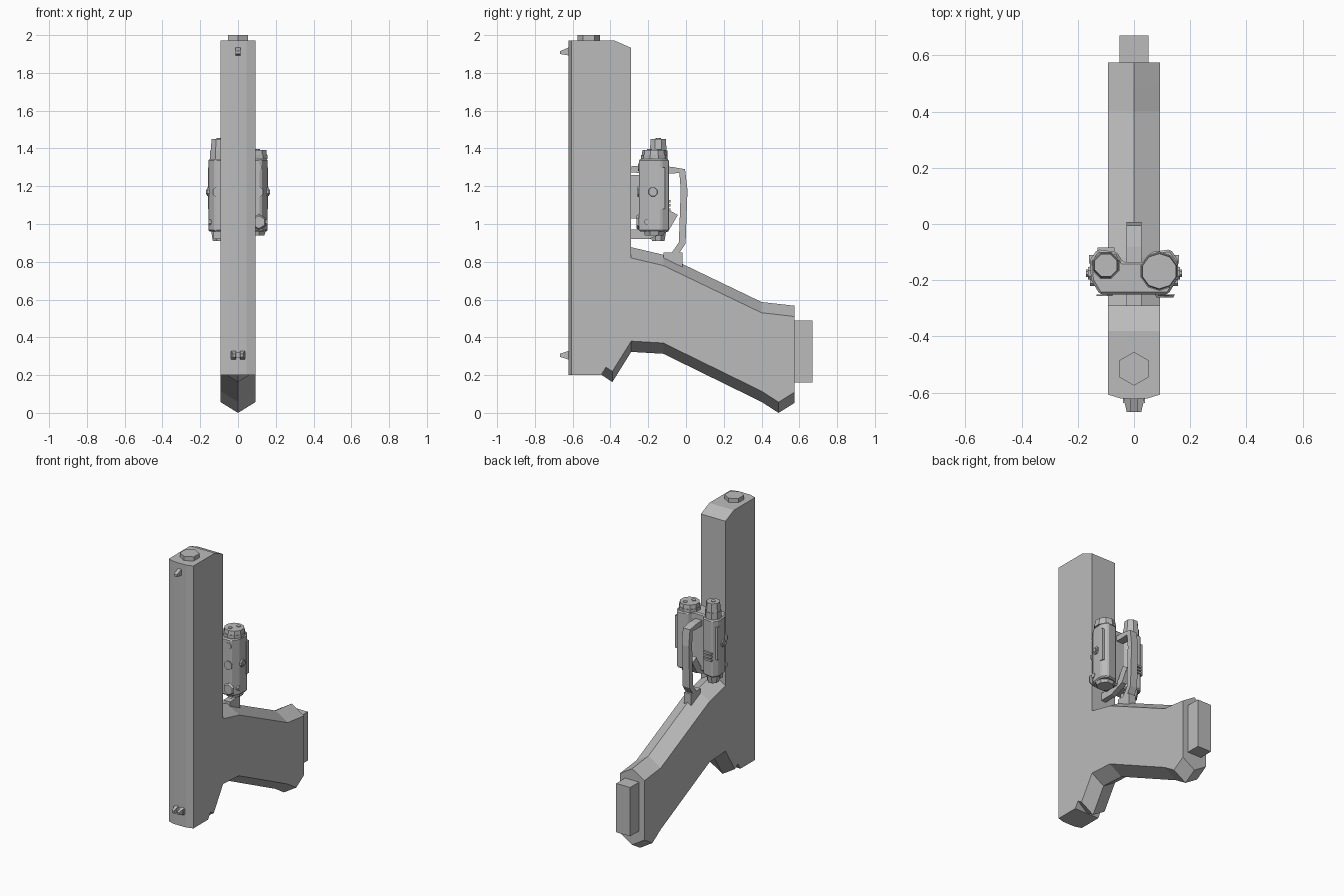
import bpy, bmesh, math
from mathutils import Vector

cube = bpy.data.objects.get("Cube")
if cube:
    bpy.data.objects.remove(cube, do_unlink=True)

GREY = (.5, .5, .5, 1)
grey = bpy.data.materials.new("plain grey")
grey.use_nodes = True
grey.diffuse_color = GREY
grey.node_tree.nodes["Principled BSDF"].inputs["Base Color"].default_value = GREY

UP = Vector((0, 0, 1))
FORWARD = Vector((0, -1, 0))
LEFT = Vector((1, 0, 0))
SIDES = {"left": 1, "right": -1}


def loft(name, rings):
    """Skin matching rings of points and cap both ends."""
    bm = bmesh.new()
    loops = [[bm.verts.new(point) for point in ring] for ring in rings]
    for first, second in zip(loops, loops[1:]):
        for i in range(len(first)):
            bm.faces.new((first[i - 1], first[i], second[i], second[i - 1]))
    bm.faces.new(loops[0])
    bm.faces.new(loops[-1])
    bmesh.ops.recalc_face_normals(bm, faces=bm.faces)
    mesh = bpy.data.meshes.new(name)
    bm.to_mesh(mesh)
    bm.free()
    mesh.materials.append(grey)
    obj = bpy.data.objects.new(name, mesh)
    bpy.context.collection.objects.link(obj)
    return obj


def side_prism(name, profile, half_width):
    """Extrude a y-z outline evenly to both sides of the centre plane."""
    return loft(name, [[(x, y, z) for y, z in profile] for x in (-half_width, half_width)])


def upright_prism(name, profile, bottom, top):
    """Extrude an x-y outline upward."""
    return loft(name, [[(x, y, z) for x, y in profile] for z in (bottom, top)])


def box(name, half_width, front, back, bottom, top, centre=0):
    left, right = centre - half_width, centre + half_width
    outline = [(left, front), (right, front), (right, back), (left, back)]
    return upright_prism(name, outline, bottom, top)


def strip(name, path, thickness, half_width):
    """Follow a y-z path with a flat band of even thickness."""
    points = [Vector(point) for point in path]
    inner, outer = [], []
    for i, point in enumerate(points):
        after = points[min(i + 1, len(points) - 1)]
        before = points[max(i - 1, 0)]
        along = (after - before).normalized()
        offset = Vector((-along.y, along.x)) * thickness / 2
        inner.append(point - offset)
        outer.append(point + offset)
    return side_prism(name, inner + outer[::-1], half_width)


def rod(name, base, direction, length, radius, taper=1, sides=8, turn=.5):
    """Faceted rod; turn shifts the corners by a share of one facet."""
    start = Vector(base)
    rotation = direction.to_track_quat('Z', 'Y')
    rings = []
    for centre, size in ((start, radius), (start + direction * length, radius * taper)):
        angles = [math.tau * (i + turn) / sides for i in range(sides)]
        rings.append([centre + rotation @ Vector((math.cos(a), math.sin(a), 0)) * size
                      for a in angles])
    return loft(name, rings)


# Main dimensions
half_width = .092
face, rear = -.607, -.29
base, top = .2, 1.972
crown = .015
ridge = .057

# Upper body with a chamfered end, and its slightly crowned face
side_prism("slide", [(face, base), (-.45, base), (rear, .45), (rear, top - .04),
                     (rear - .09, top), (face, top)], half_width)
steps = [i / 2 for i in range(-2, 3)]
arc = [(half_width * t, face - crown * (1 - t ** 4)) for t in steps]
upright_prism("slide_crown", arc, base, top)
rod("barrel_tip", (0, -.515, top), UP, 2 - top, .06, sides=6)

# Six-sided grip: depth, lower edge and upper edge, with central ridges
stations = [(-.45, .26, .6), (-.39, .22, .6), (rear, .38, .82), (-.12, .37, .78),
            (.4, .115, .53), (.49, ridge, .52), (.575, .11, .51)]
loft("grip", [[(-half_width, y, low), (0, y, low - ridge), (half_width, y, low),
               (half_width, y, high), (0, y, high + ridge), (-half_width, y, high)]
              for y, low, high in stations])
box("magazine_base", .052, .56, .67, .16, .49)

# Sights
sight_tip = -.668
side_prism("front_sight", [(face, 1.94), (face, 1.89), (sight_tip, 1.9),
                           (sight_tip, 1.915)], .012)
rear_sight_height = .305
box("rear_sight_base", .04, face - .03, face, .29, .32)
for side, sign in SIDES.items():
    rings = []
    for y, inside, outside, half in ((face, .01, .04, .028), (sight_tip, .012, .026, .008)):
        low, high = rear_sight_height - half, rear_sight_height + half
        inside, outside = inside * sign, outside * sign
        rings.append([(inside, y, low), (outside, y, low), (outside, y, high), (inside, y, high)])
    loft("rear_sight_prong_" + side, rings)

# Trigger guard and trigger
strip("trigger_guard", [(rear, 1.29), (-.08, 1.285), (-.02, 1.28), (-.01, 1.18),
                        (-.02, .9), (-.08, .81)], .036, .026)
box("guard_foot", .026, -.12, -.018, .76, .85)
strip("trigger", [(rear, .945), (-.2, .945), (-.11, .98), (-.065, 1.06)], .05, .018)

# Twin-tube sighting unit, saddle-shaped between the two tubes
unit_bottom, unit_top = .96, 1.345
unit_front = -.25
half_outline = [(.04, -.135), (.06, -.1), (.13, -.09), (.158, -.13), (.152, -.2),
                (.122, unit_front)]
mirrored = [(-x, y) for x, y in reversed(half_outline)]
body = upright_prism("sight_unit_body", half_outline + mirrored, unit_bottom, unit_top)
bevel = body.modifiers.new("edge_bevel", 'BEVEL')
bevel.width = .008
bevel.segments = 1
box("unit_mount", .026, rear, unit_front + .01, 1.03, 1.26)

# Wide left tube with two lenses
left_x, left_y = .09, -.168
rod("left_tube_collar", (left_x, left_y, unit_top), UP, .02, .07, sides=10)
rod("left_tube_rim", (left_x, left_y, unit_top + .02), UP, .027, .066, taper=.95, sides=10)
rod("left_end_cap", (left_x, left_y, unit_bottom), -UP, .02, .06, taper=.9)
for lens, sign in SIDES.items():
    place = (left_x + .014 * sign, left_y + .025 * sign, 1.39)
    rod("left_tube_lens_" + lens, place, UP, .006, .014)

# Slim right tube, stepped, with one lens
right_x, right_y = -.1, -.147
rod("right_tube_collar", (right_x, right_y, unit_top), UP, .045, .052)
rod("right_tube", (right_x, right_y, 1.39), UP, .06, .048, taper=.9)
rod("right_tube_lens", (right_x, right_y, 1.45), UP, .004, .015)
rod("right_end_cap", (right_x, right_y, unit_bottom), -UP, .05, .045, taper=.8)
box("rear_switch", .03, -.21, -.185, .92, unit_bottom, centre=right_x)

# Adjusting screws and rails on the sides and front of the unit
screw_height = 1.17
for side, sign in SIDES.items():
    outward = LEFT * sign
    rod("side_screw_" + side, (.13 * sign, -.175, screw_height), outward, .033, .03, taper=.8)
    rod("screw_head_" + side, (.16 * sign, -.175, screw_height), outward, .01, .014)
    rod("lower_screw_" + side, (.13 * sign, -.205, 1.01), outward, .027, .016)
    box("side_rail_" + side, .01, -.14, -.11, 1.08, 1.3, centre=.15 * sign)
    rod("front_screw_" + side, (.105 * sign, unit_front, screw_height), FORWARD, .007, .03)
rod("left_clamp_bolt", (.11, unit_front, 1.01), FORWARD, .012, .042, taper=.8, sides=6)
rod("left_upper_bolt", (.105, unit_front, 1.3), FORWARD, .004, .022)

# Ribbed catch on the back of the right tube
for i in range(3):
    bottom = 1.07 + i * .022
    box("catch_rib_" + "abc"[i], .03, -.1, -.083, bottom, bottom + .013, centre=right_x)
